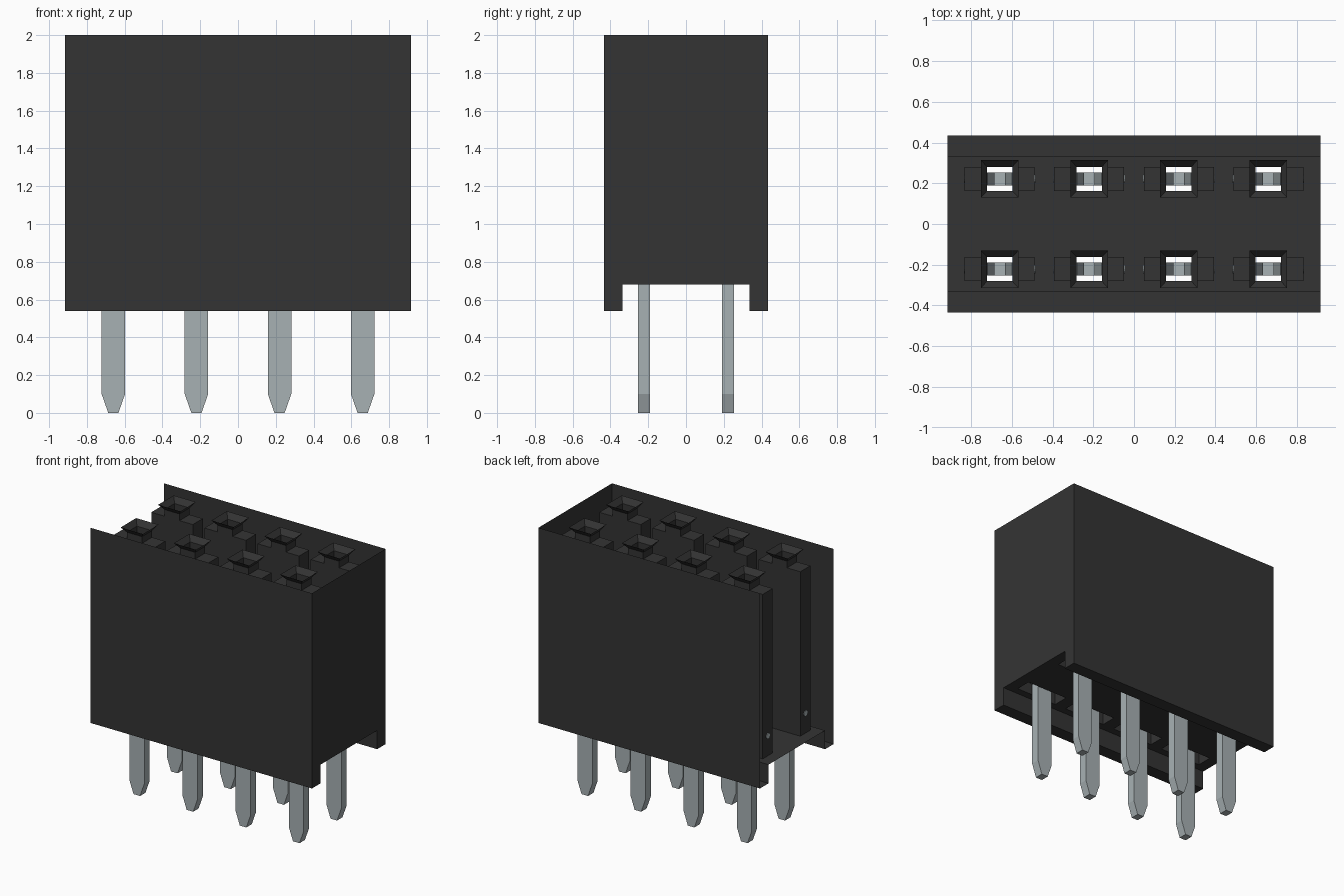
import bpy, bmesh

cube = bpy.data.objects.get("Cube")
if cube:
    bpy.data.objects.remove(cube)

HALF_X, HALF_Y, TOP = 0.917, 0.435, 2.0
FOOT, FLOOR, CAP, SHAFT_TOP = 0.54, 0.68, 1.91, 1.96
COLUMNS = [-0.66, -0.22, 0.22, 0.66]
ROWS = [-0.222, 0.222]
SLOT_X, SLOT_Y = 0.172, 0.059
HOLE_X, FUNNEL = 0.062, 0.092


def material(name, color, rough, metal=0.0):
    m = bpy.data.materials.new(name)
    m.use_nodes = True
    m.diffuse_color = (*color, 1)
    bsdf = m.node_tree.nodes["Principled BSDF"]
    bsdf.inputs["Base Color"].default_value = (*color, 1)
    bsdf.inputs["Roughness"].default_value = rough
    bsdf.inputs["Metallic"].default_value = metal
    return m


black = material("black plastic", (0.034, 0.034, 0.034), 0.6)
silver = material("silver metal", (0.39, 0.44, 0.455), 0.4)


def add_object(name, bm, mat):
    mesh = bpy.data.meshes.new(name)
    bm.to_mesh(mesh)
    bm.free()
    mesh.materials.append(mat)
    ob = bpy.data.objects.new(name, mesh)
    bpy.context.collection.objects.link(ob)
    return ob


def face(bm, points):
    return bm.faces.new([bm.verts.new(p) for p in points])


def rect(cx, cy, hx, hy, z):
    return [(cx - hx, cy - hy, z), (cx + hx, cy - hy, z),
            (cx + hx, cy + hy, z), (cx - hx, cy + hy, z)]


def tube(bm, low, high):
    for i in range(4):
        j = (i + 1) % 4
        face(bm, [low[i], low[j], high[j], high[i]])


# Housing: thin shell, open at the top and at the right end
bm = bmesh.new()
inner = HALF_Y - 0.1
row_cuts = [r + s * SLOT_Y for r in ROWS for s in (-1, 1)]
profile = [(-HALF_Y, TOP), (-HALF_Y, FOOT), (-inner, FOOT), (-inner, FLOOR)]
profile += [(y, FLOOR) for y in row_cuts]
profile += [(-y, z) for y, z in reversed(profile[:4])]
x_cuts = [-HALF_X] + [c + s * SLOT_X for c in COLUMNS for s in (-1, 1)] + [HALF_X]

for i, (x0, x1) in enumerate(zip(x_cuts, x_cuts[1:])):
    for k, ((y0, z0), (y1, z1)) in enumerate(zip(profile, profile[1:])):
        if i % 2 == 1 and k in (4, 6):
            continue  # contact slot opening in the floor
        face(bm, [(x0, y0, z0), (x0, y1, z1), (x1, y1, z1), (x1, y0, z0)])
face(bm, [(HALF_X, y, z) for y, z in profile])

# Contact cavities with shaft and funnel
for cx in COLUMNS:
    for cy in ROWS:
        tube(bm, rect(cx, cy, SLOT_X, SLOT_Y, FLOOR), rect(cx, cy, SLOT_X, SLOT_Y, CAP))
        side = (SLOT_X - HOLE_X) / 2
        for s in (-1, 1):
            face(bm, rect(cx + s * (HOLE_X + side), cy, side, SLOT_Y, CAP))
        shaft = rect(cx, cy, HOLE_X, SLOT_Y, SHAFT_TOP)
        tube(bm, rect(cx, cy, HOLE_X, SLOT_Y, CAP), shaft)
        tube(bm, shaft, rect(cx, cy, FUNNEL, FUNNEL, TOP))

bmesh.ops.remove_doubles(bm, verts=bm.verts, dist=0.0005)
bmesh.ops.recalc_face_normals(bm, faces=bm.faces)
bm.normal_update()
end = max(bm.faces, key=lambda f: f.calc_center_median().x)
if end.normal.x < 0:
    bmesh.ops.reverse_faces(bm, faces=bm.faces)
add_object("housing", bm, black)

# Contacts: flat fork with a pointed pin and a pair of retaining barbs
half = [(0.027, 0), (0.062, 0.1), (0.062, 0.74), (0.155, 0.77), (0.155, 0.93),
        (0.12, 1.05), (0.06, 1.65), (0.085, 1.85), (0.06, 1.86),
        (0.025, 1.66), (0.06, 1.15), (0.03, 1.05)]
outline = half + [(-x, z) for x, z in reversed(half)]
THICK = 0.032


def contact_mesh():
    bm = bmesh.new()
    f = face(bm, [(x, -THICK, z) for x, z in outline])
    ext = bmesh.ops.extrude_face_region(bm, geom=[f])
    verts = [v for v in ext["geom"] if isinstance(v, bmesh.types.BMVert)]
    bmesh.ops.translate(bm, verts=verts, vec=(0, 2 * THICK, 0))
    barb = bmesh.ops.create_cone(bm, cap_ends=True, segments=12, radius1=0.02,
                                 radius2=0.02, depth=0.352)["verts"]
    for v in barb:
        x, y, z = v.co
        v.co = (z, y, x + 0.83)
    bmesh.ops.recalc_face_normals(bm, faces=bm.faces)
    return bm


for r, cy in enumerate(ROWS):
    for c, cx in enumerate(COLUMNS):
        ob = add_object(f"{('front', 'back')[r]}_contact_{c + 1}", contact_mesh(), silver)
        ob.location = (cx, cy, 0)
